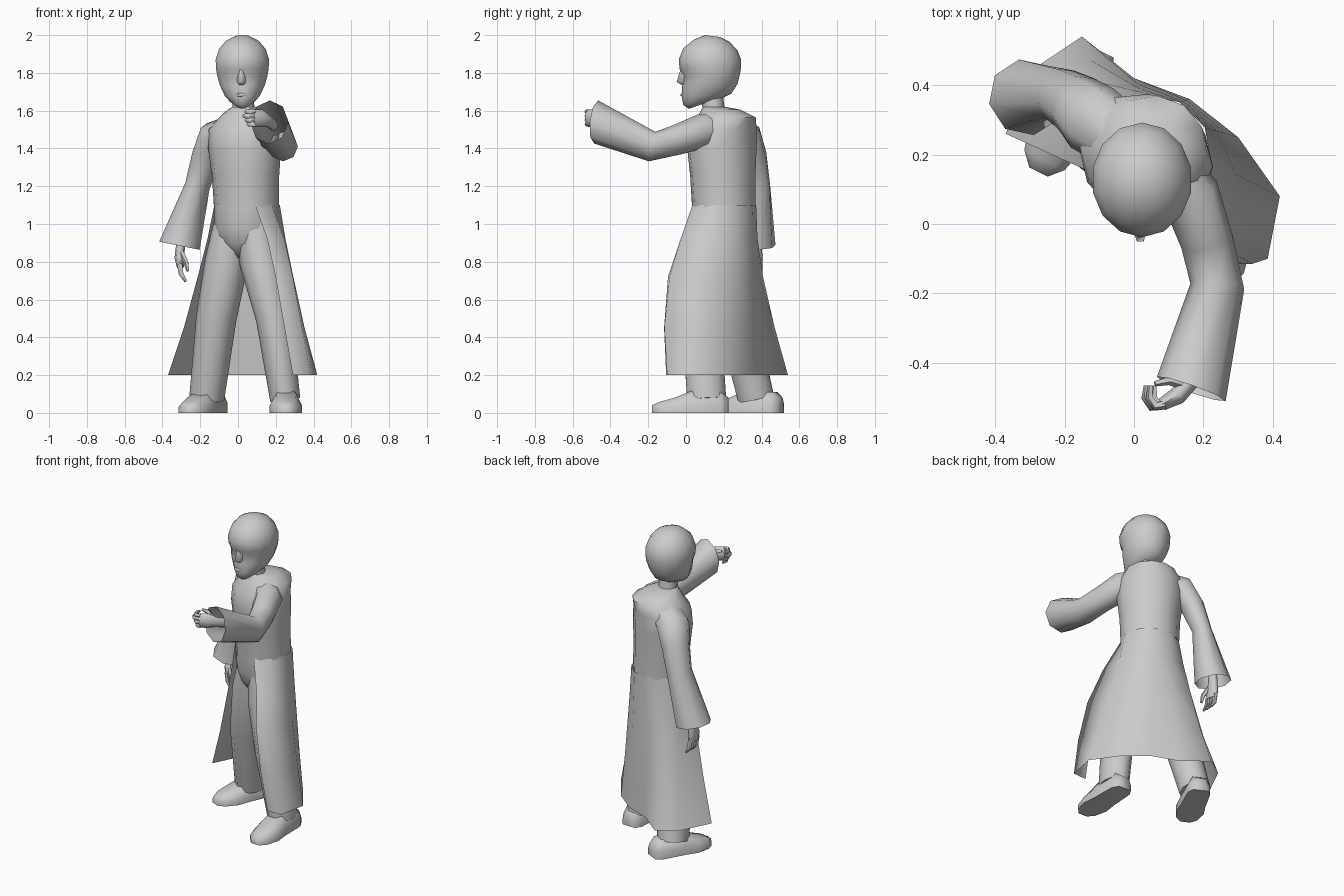
import bpy, bmesh
from math import sin, cos, pi, radians
from mathutils import Vector as V


def loft(name, rings, closed=True, caps=(True, True), angle=70):
    """Skin a list of equal-length point rings into one object."""
    bm = bmesh.new()
    vr = [[bm.verts.new(p) for p in r] for r in rings]
    n = len(vr[0])
    for a, b in zip(vr, vr[1:]):
        for i in range(n if closed else n - 1):
            j = (i + 1) % n
            bm.faces.new((a[i], a[j], b[j], b[i]))
    if closed and caps[0]:
        bm.faces.new(vr[0][::-1])
    if closed and caps[1]:
        bm.faces.new(vr[-1])
    bmesh.ops.recalc_face_normals(bm, faces=bm.faces)
    me = bpy.data.meshes.new(name)
    bm.to_mesh(me)
    bm.free()
    ob = bpy.data.objects.new(name, me)
    bpy.context.collection.objects.link(ob)
    bpy.ops.object.select_all(action='DESELECT')
    ob.select_set(True)
    bpy.context.view_layer.objects.active = ob
    bpy.ops.object.shade_smooth_by_angle(angle=radians(angle))
    return ob


def tube(name, pts, radii, sides=8, ref=(0, 1, 0), caps=(True, True), end=None):
    """Tube along a path; radii are (side, ref) pairs."""
    pts = [V(p) for p in pts]
    rings = []
    for k, p in enumerate(pts):
        t = (pts[min(k + 1, len(pts) - 1)] - pts[max(k - 1, 0)]).normalized()
        if end and k == len(pts) - 1:
            t = V(end).normalized()
        u = V(ref).cross(t).normalized()
        w = t.cross(u)
        a, b = radii[k]
        rings.append([p + u * a * cos(2 * pi * i / sides) + w * b * sin(2 * pi * i / sides)
                      for i in range(sides)])
    return loft(name, rings, caps=caps)


# Torso frame: the body is turned toward its right side
LEFT, BACK = V((0.82, -0.57, 0)), V((0.57, 0.82, 0))


def body_ring(x, y, z, a, b, n=12):
    return [V((x, y, z)) + LEFT * a * cos(2 * pi * i / n) + BACK * b * sin(2 * pi * i / n)
            for i in range(n)]


# Coat upper part, with raised collar at the back
loft("coat_body", [body_ring(*r) for r in (
    (0.045, 0.20, 1.09, 0.176, 0.166), (0.04, 0.195, 1.25, 0.182, 0.17),
    (0.035, 0.19, 1.40, 0.20, 0.178), (0.035, 0.195, 1.50, 0.20, 0.172),
    (0.055, 0.215, 1.565, 0.155, 0.155), (0.045, 0.185, 1.605, 0.10, 0.105),
    (0.03, 0.15, 1.62, 0.06, 0.06))])

# Trouser seat
loft("trouser_seat", [body_ring(*r) for r in (
    (0.04, 0.195, 1.12, 0.17, 0.16), (0.035, 0.19, 0.98, 0.168, 0.15),
    (0.035, 0.19, 0.90, 0.145, 0.125), (0.04, 0.19, 0.82, 0.07, 0.07))])

# Open-fronted coat skirt, flaring from the waist to the hem
hem = [(0.29, -0.105), (0.385, -0.10), (0.42, 0.08), (0.30, 0.25), (0.16, 0.36),
       (0.0, 0.42), (-0.15, 0.54), (-0.27, 0.46), (-0.37, 0.26)]
skirt = []
for z, f, fwd in ((1.10, 0, 0), (0.92, 0.15, 0.45), (0.72, 0.36, 0.93), (0.45, 0.66, 1.08), (0.20, 1, 1)):
    ring = []
    for i, (hx, hy) in enumerate(hem):
        a = radians(-75 + 34 * i)
        wx, wy = 0.045 + 0.178 * cos(a), 0.20 + 0.172 * sin(a)
        g = f ** 0.6 if i < 2 else f
        h = fwd if i < 2 else f
        ring.append(V((wx + (hx - wx) * g, wy + (hy - wy) * h, z)))
    skirt.append(ring)
loft("coat_skirt", skirt, closed=False, angle=90)

# Trouser legs
tube("left_leg", [(0.085, 0.16, 1.02), (0.12, 0.13, 0.8), (0.19, 0.08, 0.5), (0.25, 0.11, 0.07)],
     [(0.10, 0.11), (0.112, 0.12), (0.095, 0.11), (0.08, 0.108)], 10)
tube("right_leg", [(-0.03, 0.23, 1.02), (-0.06, 0.23, 0.8), (-0.115, 0.27, 0.5), (-0.165, 0.37, 0.08)],
     [(0.095, 0.11), (0.115, 0.12), (0.107, 0.11), (0.093, 0.10)], 10)


# Shoes: cross-sections (distance from heel, half width, height)
def shoe(name, heel, toe):
    heel, toe = V(heel), V(toe)
    d = (toe - heel).normalized()
    s = (toe - heel).length / 0.41
    side = V((-d.y, d.x, 0))
    rings = []
    for u, w, h in ((0, 0.045, 0.08), (0.04, 0.068, 0.11), (0.2, 0.075, 0.115),
                    (0.29, 0.085, 0.08), (0.37, 0.065, 0.058), (0.41, 0.03, 0.04)):
        rings.append([heel + d * u * s + side * w * a + V((0, 0, h * b)) for a, b in
                      ((-1, 0), (1, 0), (1, 0.5), (0.6, 1), (-0.6, 1), (-1, 0.5))])
    loft(name, rings)


shoe("left_shoe", (0.26, 0.225, 0), (0.25, -0.18, 0))
shoe("right_shoe", (-0.10, 0.50, 0), (-0.275, 0.15, 0))

# Sleeves, growing out of the shoulders and open at the cuffs
tube("right_sleeve", [(0.0, 0.22, 1.52), (-0.12, 0.305, 1.46), (-0.165, 0.345, 1.36),
                      (-0.215, 0.375, 1.2), (-0.31, 0.365, 0.885)],
     [(0.07, 0.09), (0.092, 0.105), (0.075, 0.09), (0.06, 0.08), (0.112, 0.11)], 8, ref=BACK,
     caps=(True, False), end=(-0.2, 0, -1))
tube("left_sleeve", [(0.08, 0.17, 1.51), (0.165, 0.08, 1.49), (0.21, -0.05, 1.445),
                     (0.24, -0.18, 1.41), (0.165, -0.475, 1.54)],
     [(0.09, 0.08), (0.085, 0.092), (0.076, 0.08), (0.078, 0.08), (0.105, 0.115)], 8, ref=(0, 0, 1),
     caps=(True, False), end=(-0.35, -1, 0.1))

# Right hand hanging down
tube("right_palm", [(-0.30, 0.37, 0.98), (-0.305, 0.37, 0.88), (-0.31, 0.36, 0.82), (-0.305, 0.355, 0.77)],
     [(0.025, 0.03), (0.024, 0.032), (0.026, 0.046), (0.018, 0.046)], 8)
for i in range(4):
    y = 0.32 + 0.024 * i
    tube(f"right_finger_{i}", [(-0.308, y, 0.79), (-0.30, y, 0.735), (-0.275, y, 0.695)],
         [(0.015, 0.014), (0.014, 0.013), (0.008, 0.008)], 5)
tube("right_thumb", [(-0.30, 0.34, 0.85), (-0.275, 0.315, 0.80), (-0.265, 0.31, 0.75)],
     [(0.016, 0.016), (0.014, 0.014), (0.008, 0.008)], 5)

# Left hand raised, fingers curled inward
tube("left_palm", [(0.19, -0.38, 1.52), (0.16, -0.455, 1.545), (0.125, -0.495, 1.56), (0.08, -0.52, 1.56)],
     [(0.025, 0.03), (0.026, 0.032), (0.026, 0.048), (0.018, 0.045)], 8, ref=(0, 0, 1))
for i in range(4):
    z = 1.528 + 0.022 * i
    x = 0.012 * abs(i - 2)
    tube(f"left_finger_{i}", [(0.09, -0.52, z), (0.05 + x, -0.525, z), (0.033 + x, -0.50, z), (0.035 + x, -0.465, z)],
         [(0.014, 0.013), (0.014, 0.013), (0.012, 0.012), (0.007, 0.007)], 5, ref=(0, 0, 1))
tube("left_thumb", [(0.14, -0.46, 1.57), (0.10, -0.45, 1.595), (0.06, -0.46, 1.605)],
     [(0.016, 0.016), (0.014, 0.014), (0.008, 0.008)], 5, ref=(0, 0, 1))

# Neck
tube("neck", [(0.03, 0.15, 1.57), (0.025, 0.135, 1.72)], [(0.06, 0.06), (0.055, 0.055)], 8)

# Head: rings of (front z, back z, front y, back y, half width)
head = []
for zf, zb, yf, yb, w in (
        (1.61, 1.66, 0.015, 0.16, 0.035), (1.63, 1.67, -0.014, 0.20, 0.065),
        (1.67, 1.69, -0.022, 0.24, 0.095), (1.73, 1.74, -0.02, 0.272, 0.122),
        (1.785, 1.79, -0.012, 0.285, 0.137), (1.82, 1.83, -0.034, 0.292, 0.143),
        (1.87, 1.87, -0.038, 0.292, 0.145), (1.93, 1.92, -0.015, 0.272, 0.127),
        (1.975, 1.965, 0.04, 0.23, 0.088), (2.0, 1.99, 0.10, 0.18, 0.035)):
    ring = []
    for i in range(14):
        a = 2 * pi * i / 14 - pi / 2
        t = (sin(a) + 1) / 2
        ring.append(V((0.023 + w * cos(a), yf + (yb - yf) * t, zf + (zb - zf) * t)))
    head.append(ring)
loft("head", head)

# Nose and lips
loft("nose", [[V((0.018 + s * w, y, z)) for s, y in ((-1, 0.01), (-0.3, yf), (0.3, yf), (1, 0.01))]
              for z, w, yf in ((1.82, 0.02, -0.028), (1.752, 0.032, -0.05), (1.735, 0.025, -0.02))])
tube("lips", [(-0.015, -0.008, 1.682), (0.018, -0.02, 1.684), (0.051, -0.008, 1.682)],
     [(0.005, 0.005), (0.011, 0.009), (0.005, 0.005)], 6)
